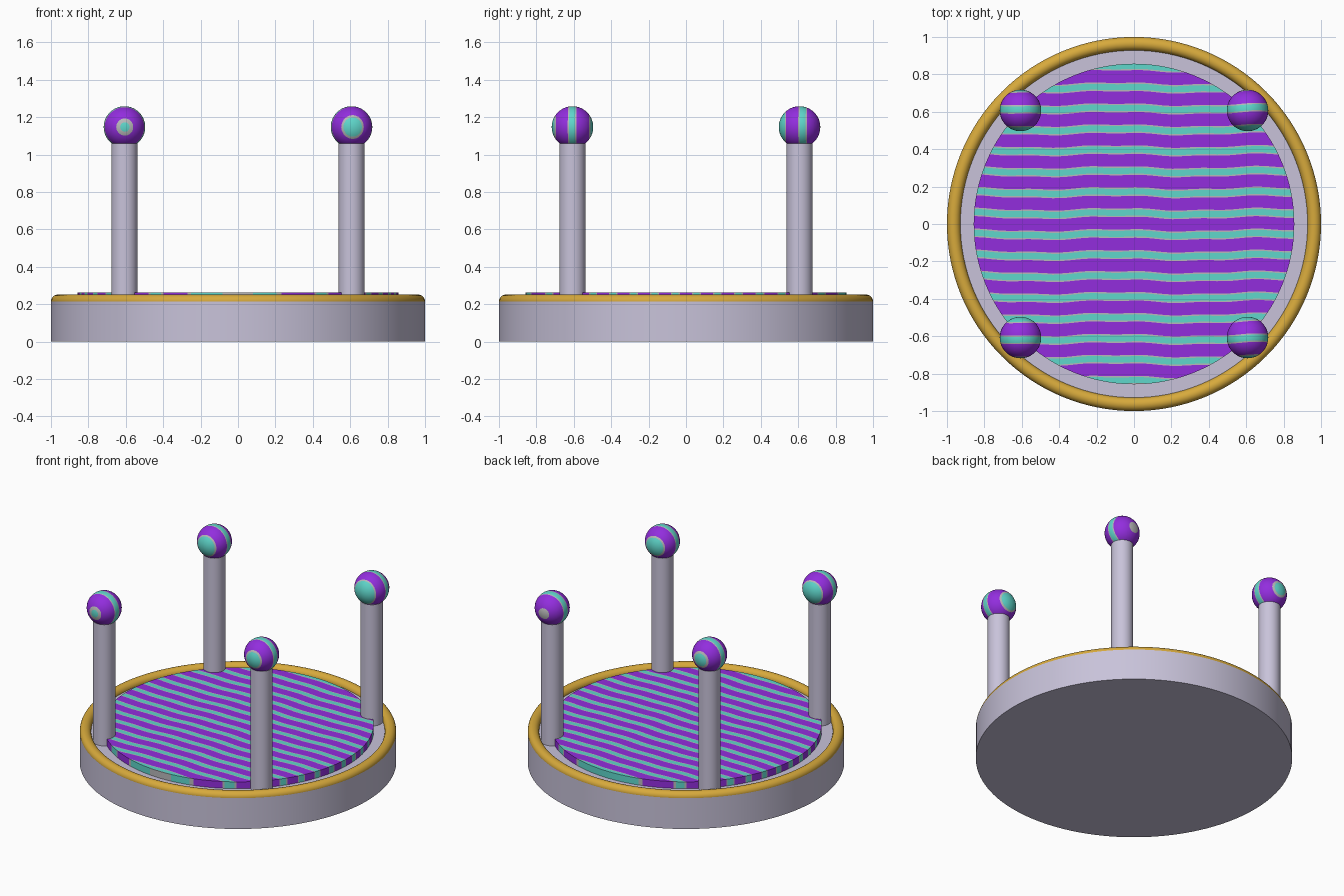
import bpy, bmesh, math
from mathutils import Vector

if "Cube" in bpy.data.objects:
    bpy.data.objects.remove(bpy.data.objects["Cube"])


def material(name, rgb):
    m = bpy.data.materials.new(name)
    m.diffuse_color = (*rgb, 1)
    m.use_nodes = True
    m.node_tree.nodes["Principled BSDF"].inputs["Base Color"].default_value = m.diffuse_color
    return m


LAVENDER = material("pale lavender", (0.58, 0.545, 0.70))
GOLD = material("gold", (0.68, 0.40, 0.045))
PURPLE = material("purple", (0.29, 0.027, 0.73))
GREY = material("light grey", (0.48, 0.48, 0.49))
TEAL = material("teal", (0.115, 0.68, 0.60))

PERIOD = 0.112      # stripe spacing along y
HALF_TEAL = 0.016   # half width of the teal core
HALF_GREY = 0.023   # half width including the grey edging


def finish(obj, name, mats, angle=40):
    obj.name = name
    obj.data.name = name
    for m in mats:
        obj.data.materials.append(m)
    bpy.ops.object.select_all(action='DESELECT')
    obj.select_set(True)
    bpy.context.view_layer.objects.active = obj
    bpy.ops.object.shade_smooth_by_angle(angle=math.radians(angle))


def cylinder(name, r, z0, z1, mat, x=0, y=0, sides=128):
    bpy.ops.mesh.primitive_cylinder_add(vertices=sides, radius=r, depth=z1 - z0,
                                        location=(x, y, (z0 + z1) / 2))
    finish(bpy.context.object, name, [mat])


def wave(x):
    return 0.006 * math.sin(8 * x + 2.4) + 0.003 * math.sin(21 * x + 0.5)


def cut(bm, axis, value):
    co, no = Vector((0, 0, 0)), Vector((0, 0, 0))
    co[axis], no[axis] = value, 1
    bmesh.ops.bisect_plane(bm, geom=bm.verts[:] + bm.edges[:] + bm.faces[:],
                           dist=1e-6, plane_co=co, plane_no=no)


def striped(name, bm):
    """Cut wavy stripes: straighten the waves, slice along y, wave it back."""
    xs = [v.co.x for v in bm.verts]
    ys = [v.co.y for v in bm.verts]
    lo, hi = min(xs), max(xs)
    for i in range(math.ceil(lo / 0.04), math.floor(hi / 0.04) + 1):
        cut(bm, 0, i * 0.04 + 0.003)
    for v in bm.verts:
        v.co.y -= wave(v.co.x)
    for k in range(-9, 9):
        c = (k + 0.5) * PERIOD
        if min(ys) - 0.05 < c < max(ys) + 0.05:
            for d in (-HALF_GREY, -HALF_TEAL, HALF_TEAL, HALF_GREY):
                cut(bm, 1, c + d)
    for f in bm.faces:
        y = f.calc_center_median().y
        d = abs(y % PERIOD - PERIOD / 2)
        f.material_index = 2 if d < HALF_TEAL else 1 if d < HALF_GREY else 0
    for v in bm.verts:
        v.co.y += wave(v.co.x)
    mesh = bpy.data.meshes.new(name)
    bm.to_mesh(mesh)
    bm.free()
    obj = bpy.data.objects.new(name, mesh)
    bpy.context.collection.objects.link(obj)
    finish(obj, name, [PURPLE, GREY, TEAL])


# round base
cylinder("base", 1.0, 0.0, 0.215, LAVENDER)

# gold rim around the top edge
bpy.ops.mesh.primitive_torus_add(major_radius=0.964, minor_radius=0.036,
                                 major_segments=128, minor_segments=24,
                                 location=(0, 0, 0.215))
finish(bpy.context.object, "rim", [GOLD])

# striped cushion disc
disc = bmesh.new()
bmesh.ops.create_cone(disc, cap_ends=True, segments=128, radius1=0.857,
                      radius2=0.857, depth=0.05)
bmesh.ops.translate(disc, verts=disc.verts, vec=(0, 0, 0.237))
striped("striped_disc", disc)

# four corner posts topped with striped balls
for sx, side in ((-1, "left"), (1, "right")):
    for sy, end in ((-1, "front"), (1, "back")):
        x, y = sx * 0.607, sy * 0.607
        cylinder(f"{end}_{side}_post", 0.07, 0.2, 1.06, LAVENDER, x, y, 48)
        ball = bmesh.new()
        bmesh.ops.create_uvsphere(ball, u_segments=48, v_segments=32, radius=0.111)
        bmesh.ops.translate(ball, verts=ball.verts, vec=(x, y, 1.147))
        striped(f"{end}_{side}_ball", ball)
